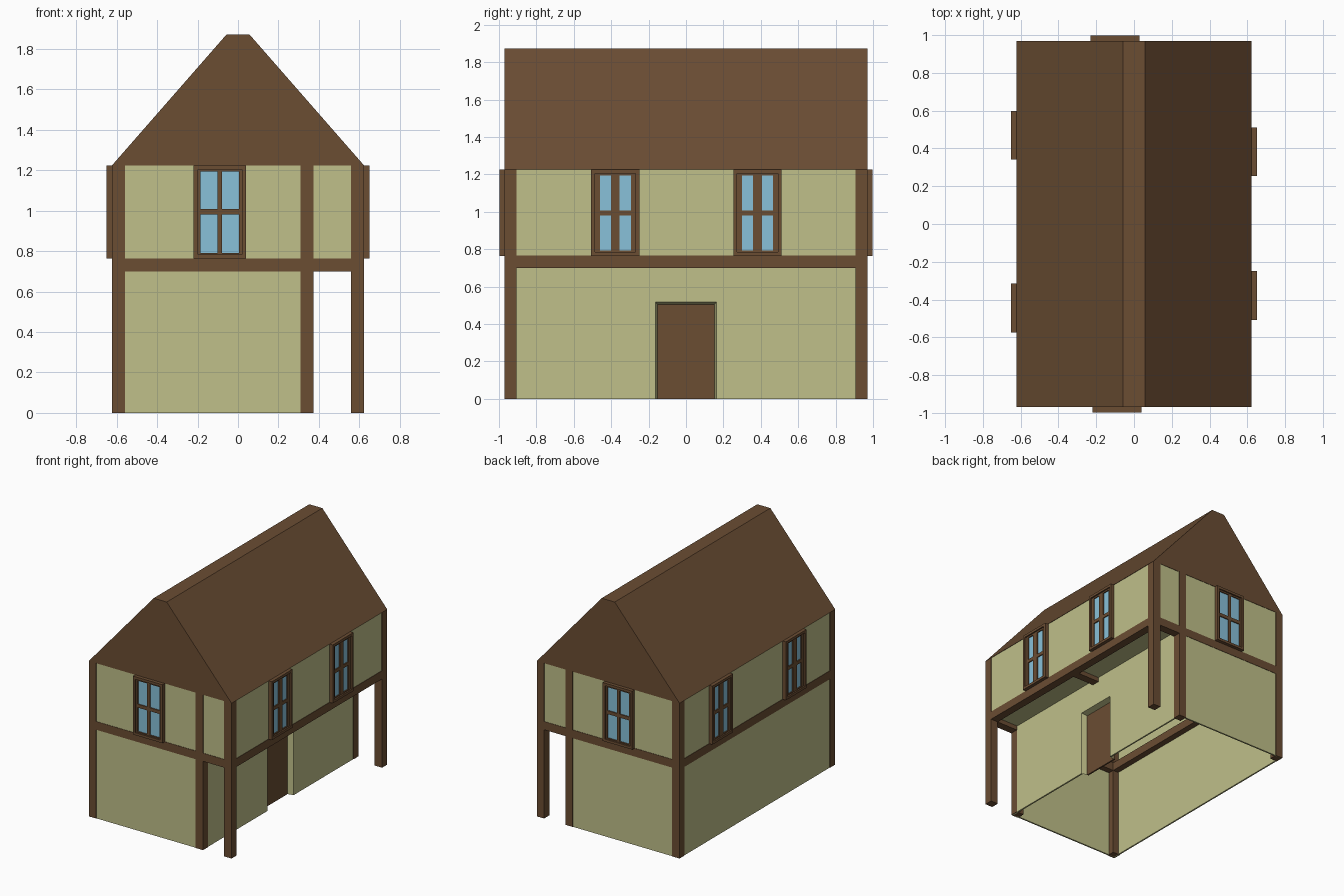
import bpy, bmesh
from mathutils import Matrix
from math import radians

if "Cube" in bpy.data.objects:
    bpy.data.objects.remove(bpy.data.objects["Cube"])


def material(name, rgb):
    m = bpy.data.materials.new(name)
    m.diffuse_color = [(c / 255) ** 2.2 for c in rgb] + [1]
    m.use_nodes = True
    m.node_tree.nodes["Principled BSDF"].inputs["Base Color"].default_value = m.diffuse_color
    return m


WOOD = material("brown wood", (106, 78, 54))
PLASTER = material("green plaster", (190, 190, 136))
GLASS = material("blue glass", (135, 192, 217))


def finish(name, bm, mat):
    bmesh.ops.recalc_face_normals(bm, faces=bm.faces)
    me = bpy.data.meshes.new(name)
    bm.to_mesh(me)
    bm.free()
    me.materials.append(mat)
    ob = bpy.data.objects.new(name, me)
    bpy.context.collection.objects.link(ob)
    return ob


def add_box(bm, x, y, z):
    vs = bmesh.ops.create_cube(bm, size=1)["verts"]
    for v in vs:
        v.co = [a + (c + .5) * (b - a) for c, (a, b) in zip(v.co, (x, y, z))]


def boxes(name, mat, *items):
    bm = bmesh.new()
    for it in items:
        add_box(bm, *it)
    return finish(name, bm, mat)


X, Y, P = .623, .97, .064           # half width, half depth, timber size
Z1, Z2, ZT = .70, .765, 1.225       # beam bottom, beam top, eaves
E, T = .003, .012                   # wall setback and thickness
YE = ((-Y, -Y + P), (Y - P, Y))     # timber strips at front and back

# Posts: outer corners plus the porch line
for label, ys in zip(("front", "back"), YE):
    for side, xs in (("left", (-X, -X + P)), ("inner", (.31, .31 + P)), ("right", (X - P, X))):
        boxes(f"{label}_{side}_post", WOOD, (xs, ys, (0, ZT)))
    boxes(f"{label}_beam", WOOD, ((-X + P, X - P), ys, (Z1, Z2)))

# Side beams and the porch cross beam
for label, xs in (("left", (-X, -X + P)), ("right", (X - P, X))):
    boxes(f"{label}_beam", WOOD, (xs, (-Y + P, Y - P), (Z1, Z2)))
boxes("porch_cross_beam", WOOD, ((.37, X - P), (-P / 2, P / 2), (Z1, Z2 - .01)))

# Plaster walls
for label, ys in (("front", (-Y + E, -Y + E + T)), ("back", (Y - E - T, Y - E))):
    boxes(f"{label}_wall", PLASTER,
          ((-X + E, .35), ys, (0, Z1)), ((-X + E, X - E), ys, (Z2 - .01, ZT)))
boxes("left_wall", PLASTER, ((-X + E, -X + E + T), (-Y + E, Y - E), (0, ZT)))
boxes("right_upper_wall", PLASTER, ((X - E - T, X - E), (-Y + E, Y - E), (Z2 - .01, ZT)))
XW = (.359, .371)
boxes("porch_wall", PLASTER, (XW, (-Y + E, -.163), (0, Z2)),
      (XW, (.163, Y - E), (0, Z2)), (XW, (-.163, .163), (.517, Z2)))
boxes("porch_ceiling", PLASTER, ((.36, X - .01), (-Y + E, Y - E), (.735, .745)))

# Door set back behind a tapered reveal
bm = bmesh.new()
rings = [[bm.verts.new(p) for p in ((x, -w, 0), (x, -w, h), (x, w, h), (x, w, 0))]
         for x, w, h in ((.371, .163, .517), (.325, .153, .505))]
for i in range(3):
    bm.faces.new((rings[0][i], rings[0][i + 1], rings[1][i + 1], rings[1][i]))
finish("door_reveal", bm, PLASTER)
boxes("door", WOOD, ((.313, .325), (-.153, .153), (0, .505)))

# Roof prism with a flat ridge
bm = bmesh.new()
profile = ((-X, ZT), (X, ZT), (.057, 1.872), (-.057, 1.872))
face = bm.faces.new([bm.verts.new((x, -Y, z)) for x, z in profile])
ext = bmesh.ops.extrude_face_region(bm, geom=[face])["geom"]
bmesh.ops.translate(bm, vec=(0, 2 * Y, 0), verts=[v for v in ext if isinstance(v, bmesh.types.BMVert)])
bm.faces.new([v for v in face.verts]) if not face.is_valid else None
finish("roof", bm, WOOD)


# Windows, built facing -y around the origin, then turned into place
def frame(w, h0, h1, t, ys):
    return [((-w, -w + t), ys, (h0, h1)), ((w - t, w), ys, (h0, h1)),
            ((-w + t, w - t), ys, (h0, h0 + t)), ((-w + t, w - t), ys, (h1 - t, h1))]


def window(name, angle, x, y, side, bar):
    # side = width of the wooden stile beside the glass, bar = centre mullion width
    W, b, t = .129, .764, ZT
    inner = (-.016, .01)
    parts = frame(W, b, t, .02, (-.027, .01))
    parts += [((s * (W - .01) - side / 2 + (.01 - side / 2) * s, s * (W - .01) + side / 2 + (.01 - side / 2) * s),
               inner, (b + .01, t - .01)) for s in (-1, 1)]
    parts += [((-W + .01, W - .01), inner, (b + .01, b + .028)),
              ((-W + .01, W - .01), inner, (t - .032, t - .01)),
              ((-bar / 2, bar / 2), inner, (b + .02, t - .02)),
              ((-W + .02, W - .02), inner, (.981, 1.008))]
    pane = [((-W + .02, W - .02), (-.008, -.002), (b + .02, t - .02))]
    place = Matrix.Translation((x, y, 0)) @ Matrix.Rotation(radians(angle), 4, 'Z')
    boxes(name + "_frame", WOOD, *parts).data.transform(place)
    boxes(name + "_glass", GLASS, *pane).data.transform(place)


window("front_window", 0, -.09, -Y, .034, .024)
window("back_window", 180, -.10, Y, .034, .024)
for i, y in enumerate((-.378, .382)):
    window(f"right_window_{i + 1}", 90, X, y, .046, .046)
for i, y in enumerate((-.445, .47)):
    window(f"left_window_{i + 1}", -90, -X, y, .046, .046)
